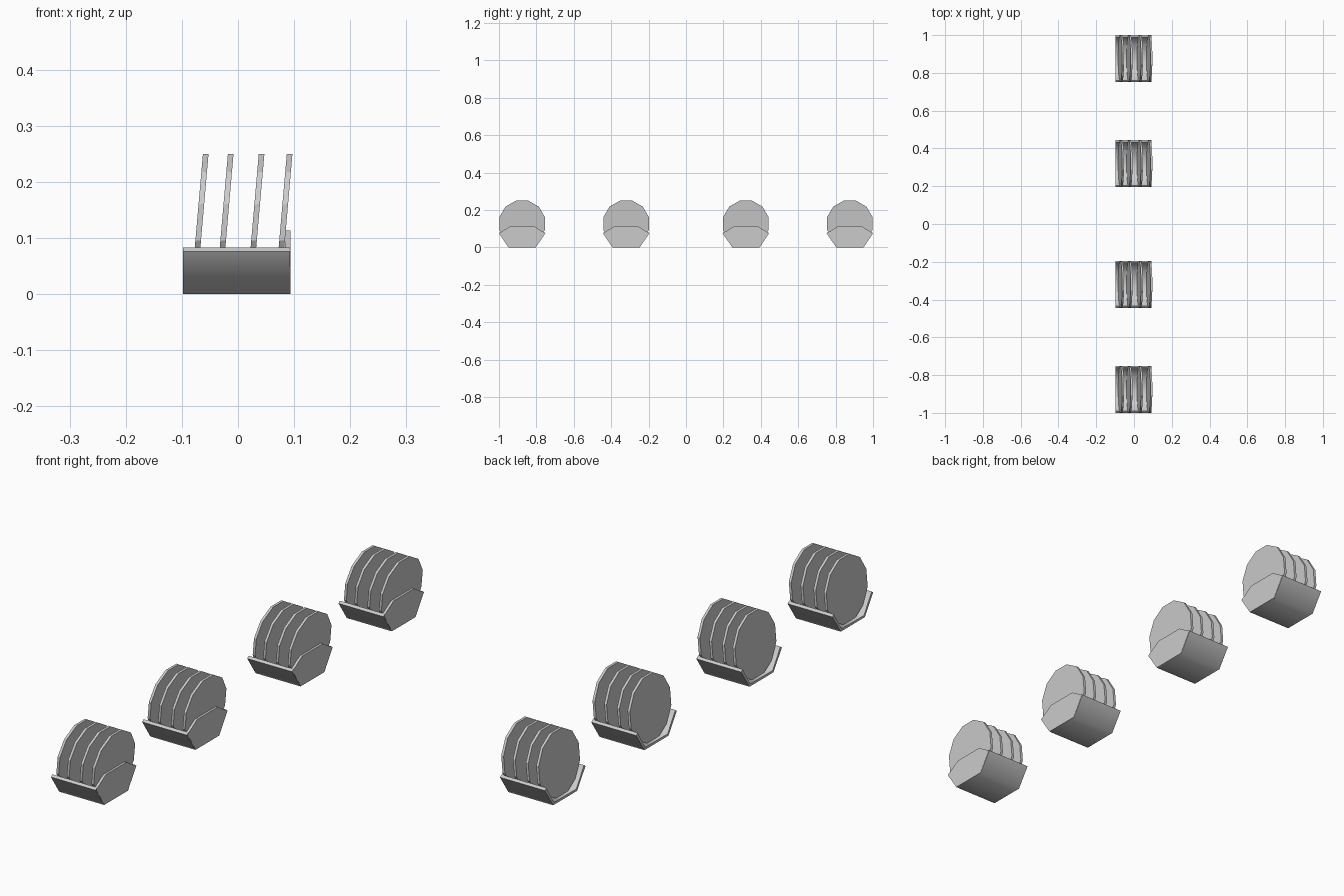
import bpy, bmesh, math

if "Cube" in bpy.data.objects:
    bpy.data.objects.remove(bpy.data.objects["Cube"])


def extrude_profile(name, profile, x0, x1, y, shift=lambda z: 0.0, smooth=False):
    """Closed (y, z) profile extruded along x, optionally leaning with height."""
    bm = bmesh.new()
    a, b = [[bm.verts.new((x + shift(pz), y + py, pz)) for py, pz in profile]
            for x in (x0, x1)]
    n = len(profile)
    bm.faces.new(a)
    bm.faces.new(b[::-1])
    for i in range(n):
        j = (i + 1) % n
        bm.faces.new((a[j], a[i], b[i], b[j]))
    bmesh.ops.recalc_face_normals(bm, faces=bm.faces)
    mesh = bpy.data.meshes.new(name)
    bm.to_mesh(mesh)
    bm.free()
    ob = bpy.data.objects.new(name, mesh)
    bpy.context.collection.objects.link(ob)
    if smooth:
        bpy.ops.object.select_all(action='DESELECT')
        ob.select_set(True)
        bpy.context.view_layer.objects.active = ob
        bpy.ops.object.shade_smooth_by_angle(angle=math.radians(60))
    return ob


def mirrored(half):
    """Complete a right-hand half profile with its left side."""
    return half + [(-y, z) for y, z in reversed(half)]


# Trough cross-section: outer wall up one side, then back along the inside
outer = [(-0.124, 0.076), (-0.073, 0.0), (0.073, 0.0), (0.124, 0.076)]
inner = [(0.115, 0.083), (0.068, 0.009), (-0.068, 0.009), (-0.115, 0.083)]
trough = outer + inner

# End panel outline
panel = mirrored([(0.072, 0.0), (0.121, 0.077), (0.063, 0.113)])

# Twelve-sided plate with a flat top, resting in the trough
APOTHEM, CENTRE_Z = 0.122, 0.128
R = APOTHEM / math.cos(math.pi / 12)
plate = [(R * math.cos(math.radians(15 + 30 * i)),
          CENTRE_Z + R * math.sin(math.radians(15 + 30 * i))) for i in range(12)]


def lean(z):
    return (z - 0.25) * 0.087


# Four racks in a row, each holding four leaning plates
for r, y in enumerate((-0.876, -0.32, 0.32, 0.876), 1):
    extrude_profile(f"rack_{r}_trough", trough, -0.098, 0.093, y, smooth=True)
    extrude_profile(f"rack_{r}_end_panel", panel, 0.084, 0.0938, y)
    for p, x in enumerate((-0.0575, -0.013, 0.042, 0.092), 1):
        extrude_profile(f"rack_{r}_plate_{p}", plate, x - 0.005, x + 0.005, y, lean)
